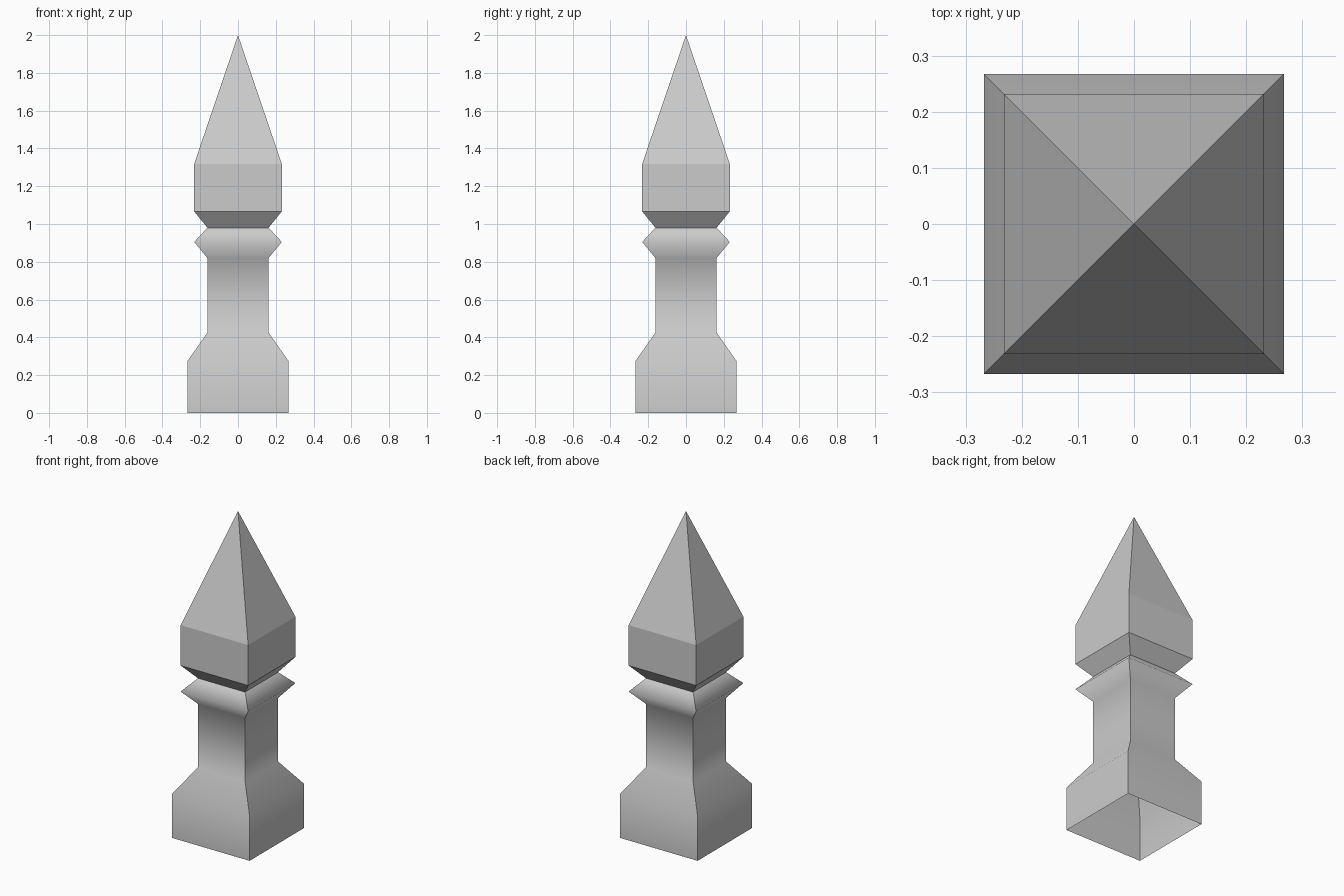
import bpy
import bmesh

default = bpy.data.objects.get("Cube")
if default:
    bpy.data.objects.remove(default, do_unlink=True)

# Stone colour
stone = bpy.data.materials.new("stone_grey")
stone.use_nodes = True
colour = (0.6, 0.6, 0.6, 1)
stone.diffuse_color = colour
stone.node_tree.nodes["Principled BSDF"].inputs["Base Color"].default_value = colour


def square_tower(name, profile, smooth):
    """Stack square rings of (half width, height); zero width makes a point."""
    bm = bmesh.new()
    below = None
    for half, z in profile:
        if half == 0:
            ring = [bm.verts.new((0, 0, z))] * 4
        else:
            corners = ((-1, -1), (1, -1), (1, 1), (-1, 1))
            ring = [bm.verts.new((x * half, y * half, z)) for x, y in corners]
        if below:
            for i in range(4):
                j = (i + 1) % 4
                quad = [below[i], below[j], ring[j], ring[i]]
                bm.faces.new(list(dict.fromkeys(quad))).smooth = smooth
        below = ring
    # Corner edges stay crisp while each side blends vertically
    for edge in bm.edges:
        a, b = edge.verts
        edge.smooth = abs(a.co.z - b.co.z) < 0.001
    mesh = bpy.data.meshes.new(name)
    bm.to_mesh(mesh)
    bm.free()
    mesh.materials.append(stone)
    obj = bpy.data.objects.new(name, mesh)
    bpy.context.collection.objects.link(obj)
    return obj


# Open-bottomed post with flared foot, slim neck and pointed collar
square_tower("post", [(0.267, 0), (0.267, 0.275), (0.162, 0.425),
                      (0.162, 0.82), (0.232, 0.905), (0.162, 0.98)], True)

# Faceted cap with a pyramid point
square_tower("pointed_cap", [(0.162, 0.98), (0.232, 1.067),
                             (0.232, 1.318), (0, 2)], False)
